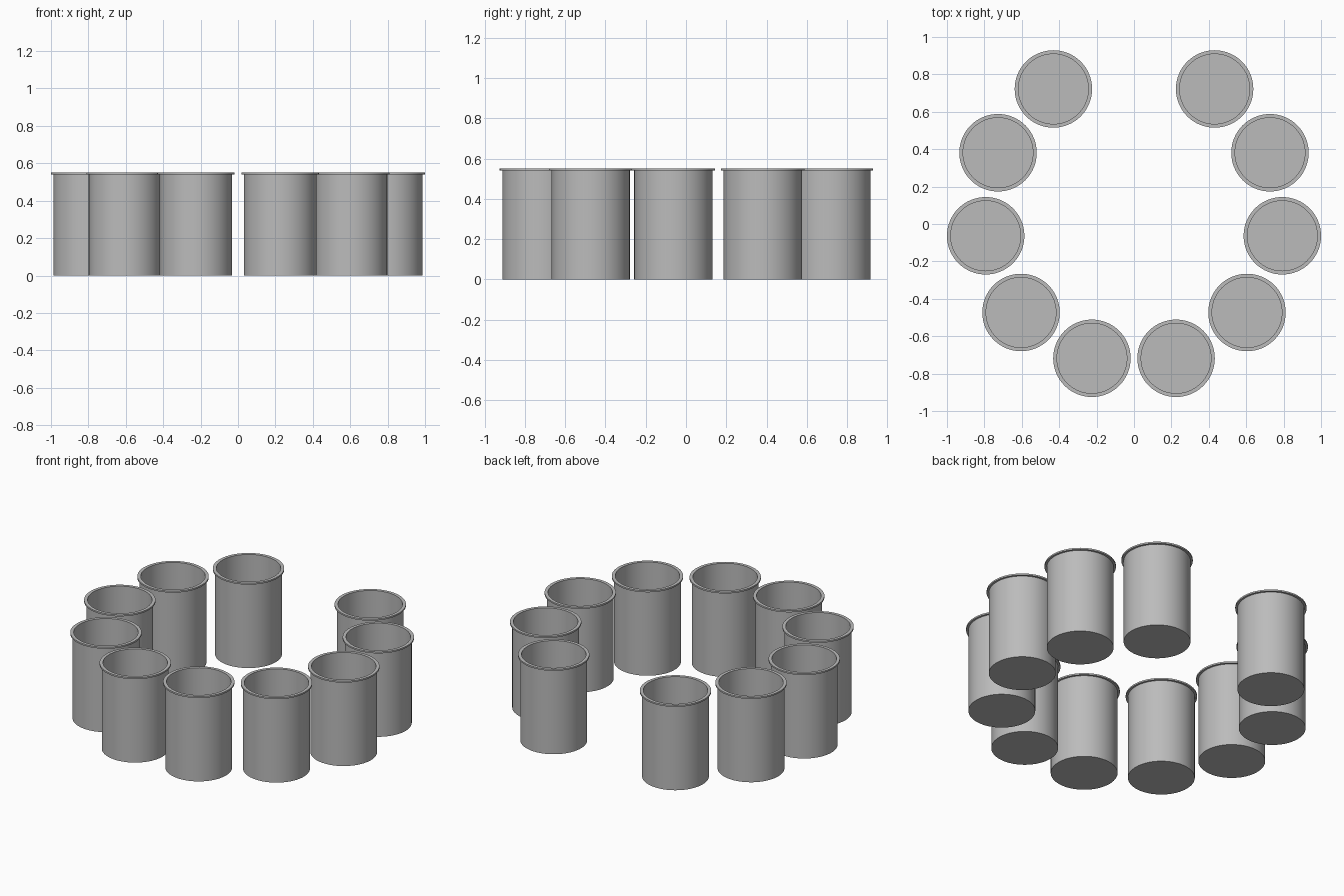
import bpy
import math

cube = bpy.data.objects.get("Cube")
if cube:
    bpy.data.objects.remove(cube, do_unlink=True)

grey = bpy.data.materials.new("mid_grey")
grey.use_nodes = True
colour = (0.5, 0.5, 0.5, 1)
grey.diffuse_color = colour
grey.node_tree.nodes["Principled BSDF"].inputs["Base Color"].default_value = colour

SIDES = 64
HEIGHT = 0.55
RIM, WALL, INNER = 0.207, 0.194, 0.187
THICK = 0.01

# Cup outline: underside, wall, flanged rim, inside, floor
profile = [(WALL, 0), (WALL, HEIGHT - THICK), (RIM, HEIGHT - THICK),
           (RIM, HEIGHT), (INNER, HEIGHT), (INNER, THICK)]


def lathe(name, outline):
    """Spin an outline round z and cap both ends."""
    verts = [(r * math.cos(math.tau * i / SIDES), r * math.sin(math.tau * i / SIDES), z)
             for r, z in outline for i in range(SIDES)]
    faces = []
    for row in range(len(outline) - 1):
        a, b = row * SIDES, (row + 1) * SIDES
        for i in range(SIDES):
            j = (i + 1) % SIDES
            faces.append((a + i, a + j, b + j, b + i))
    faces.append(tuple(reversed(range(SIDES))))
    last = (len(outline) - 1) * SIDES
    faces.append(tuple(range(last, last + SIDES)))
    mesh = bpy.data.meshes.new(name)
    mesh.from_pydata(verts, [], faces)
    mesh.materials.append(grey)
    return mesh


cup_mesh = lathe("cup", profile)

# Horseshoe of cups, mirrored left and right, from back to front
spots = [(0.431, 0.722), (0.727, 0.381), (0.793, -0.063),
         (0.604, -0.473), (0.225, -0.718)]
cups = []
for number, (x, y) in enumerate(spots, 1):
    for side, sign in (("left", 1), ("right", -1)):
        cup = bpy.data.objects.new(f"cup_{side}_{number}", cup_mesh)
        cup.location = (sign * x, y, 0)
        bpy.context.collection.objects.link(cup)
        cups.append(cup)

# Smooth walls with crisp rim edges
bpy.ops.object.select_all(action="DESELECT")
cups[0].select_set(True)
bpy.context.view_layer.objects.active = cups[0]
bpy.ops.object.shade_smooth_by_angle(angle=math.radians(30))
